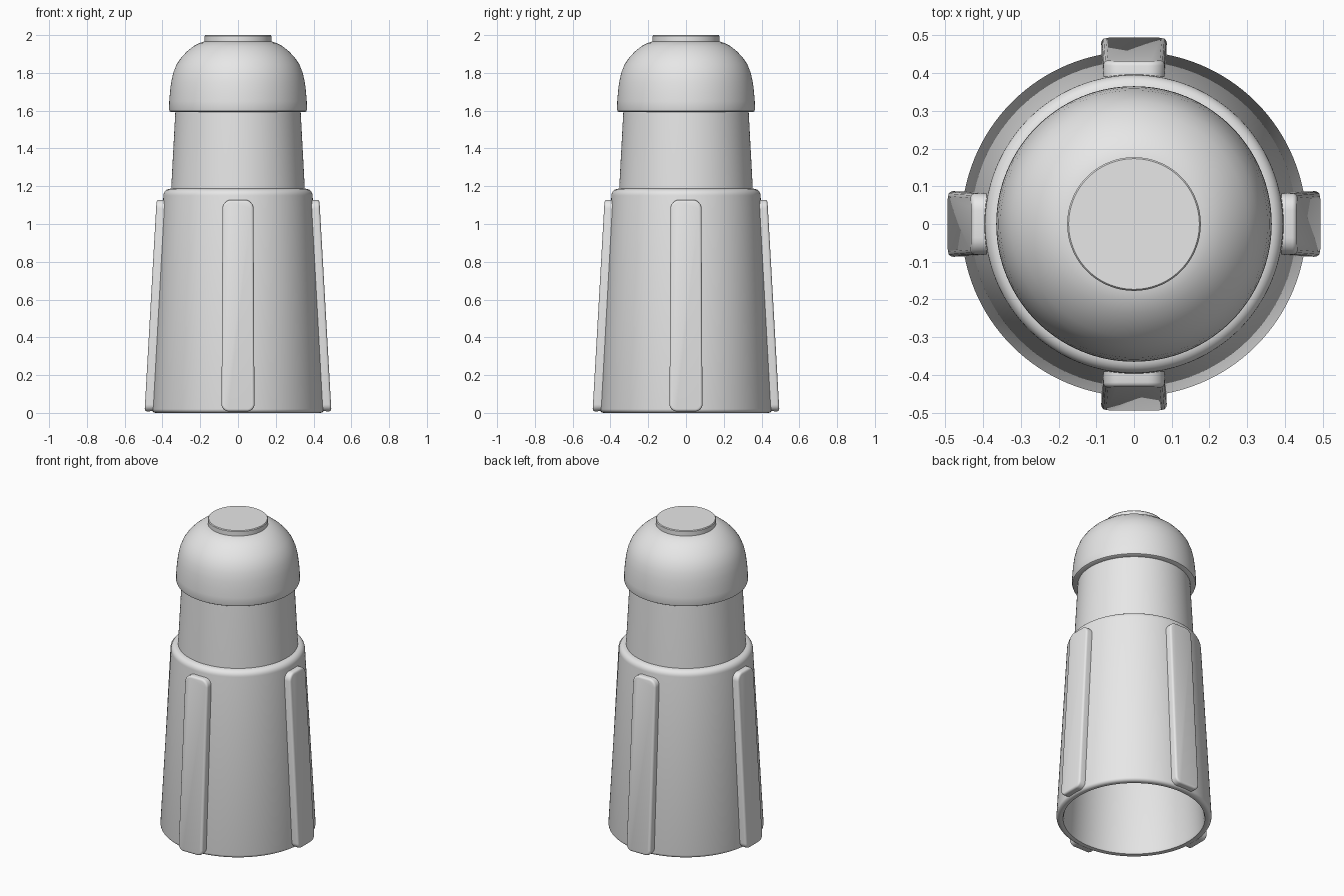
import bpy, bmesh, math
from mathutils import Matrix

if "Cube" in bpy.data.objects:
    bpy.data.objects.remove(bpy.data.objects["Cube"])

grey = bpy.data.materials.new("light_grey")
grey.diffuse_color = (0.8, 0.8, 0.8, 1)
grey.use_nodes = True
grey.node_tree.nodes["Principled BSDF"].inputs["Base Color"].default_value = grey.diffuse_color


def finish(name, bm, angle=35):
    bmesh.ops.recalc_face_normals(bm, faces=bm.faces)
    me = bpy.data.meshes.new(name)
    bm.to_mesh(me)
    bm.free()
    me.materials.append(grey)
    ob = bpy.data.objects.new(name, me)
    bpy.context.collection.objects.link(ob)
    bpy.ops.object.select_all(action='DESELECT')
    ob.select_set(True)
    bpy.context.view_layer.objects.active = ob
    bpy.ops.object.shade_smooth_by_angle(angle=math.radians(angle))
    return ob


def lathe(name, profile, closed=True, steps=128):
    """Turn a (radius, height) profile around z."""
    bm = bmesh.new()
    vs = [bm.verts.new((r, 0, z)) for r, z in profile]
    es = [bm.edges.new(p) for p in zip(vs, vs[1:])]
    if closed:
        es.append(bm.edges.new((vs[-1], vs[0])))
    bmesh.ops.spin(bm, geom=vs + es, cent=(0, 0, 0), axis=(0, 0, 1),
                   angle=2 * math.pi, steps=steps, use_merge=True)
    bmesh.ops.remove_doubles(bm, verts=bm.verts, dist=1e-5)
    return finish(name, bm)


def arc(cr, cz, a, b, t0, t1, n):
    return [(cr + a * math.cos(math.radians(t0 + (t1 - t0) * i / n)),
             cz + b * math.sin(math.radians(t0 + (t1 - t0) * i / n))) for i in range(n + 1)]


# Tapered hollow sleeve, open at the bottom, rounded lip and shoulder
lathe("lower_sleeve",
      arc(0.435, 0.02, 0.022, 0.02, -90, 0, 5)
      + arc(0.361, 1.15, 0.034, 0.036, 0, 80, 6)
      + [(0.352, 1.188), (0.315, 1.188), (0.35, 1.14), (0.412, 0.02), (0.418, 0.003)])

# Neck tube
lathe("neck", [(0.354, 1.16), (0.353, 1.20), (0.331, 1.61), (0.295, 1.61), (0.315, 1.16)])

# Domed cap shell
lathe("domed_cap",
      [(0.0, 1.93), (0.16, 1.925), (0.25, 1.86), (0.29, 1.75), (0.295, 1.593), (0.355, 1.593)]
      + [(0.362, 1.597), (0.365, 1.606), (0.364, 1.65), (0.360, 1.70), (0.354, 1.75),
         (0.343, 1.80), (0.325, 1.845), (0.30, 1.882), (0.27, 1.914), (0.235, 1.942),
         (0.205, 1.957), (0.175, 1.967), (0.0, 1.97)], closed=False)

# Flat top button
lathe("top_button", [(0, 1.94), (0.177, 1.94), (0.177, 1.995), (0.173, 2.0), (0, 2.0)], closed=False)


def outline(inset):
    """Rounded tapered plate outline in (x, z)."""
    pts = []
    for cx, cz, r, t in ((0.05, 0.045, 0.037, -90), (0.036, 1.082, 0.046, 0),
                         (-0.036, 1.082, 0.046, 90), (-0.05, 0.045, 0.037, 180)):
        pts += arc(cx, cz, r - inset, r - inset, t, t + 90, 6)
    return pts


# Four grip ribs following the sleeve taper, with softened outer edges
for i, side in enumerate(("front", "right", "back", "left")):
    bm = bmesh.new()
    rings = []
    for depth, inset in ((0.065, 0.002), (0.012, 0), (0.006, 0.002), (0.002, 0.006), (0, 0.013)):
        rings.append([bm.verts.new((x, -(0.495 - 0.064 * z / 1.13 - depth), z))
                      for x, z in outline(inset)])
    n = len(rings[0])
    for a, b in zip(rings, rings[1:]):
        for k in range(n):
            bm.faces.new((a[k], a[(k + 1) % n], b[(k + 1) % n], b[k]))
    bm.faces.new(rings[0])
    bm.faces.new(rings[-1])
    bm.transform(Matrix.Rotation(i * math.pi / 2, 4, 'Z'))
    finish(side + "_grip_rib", bm)
